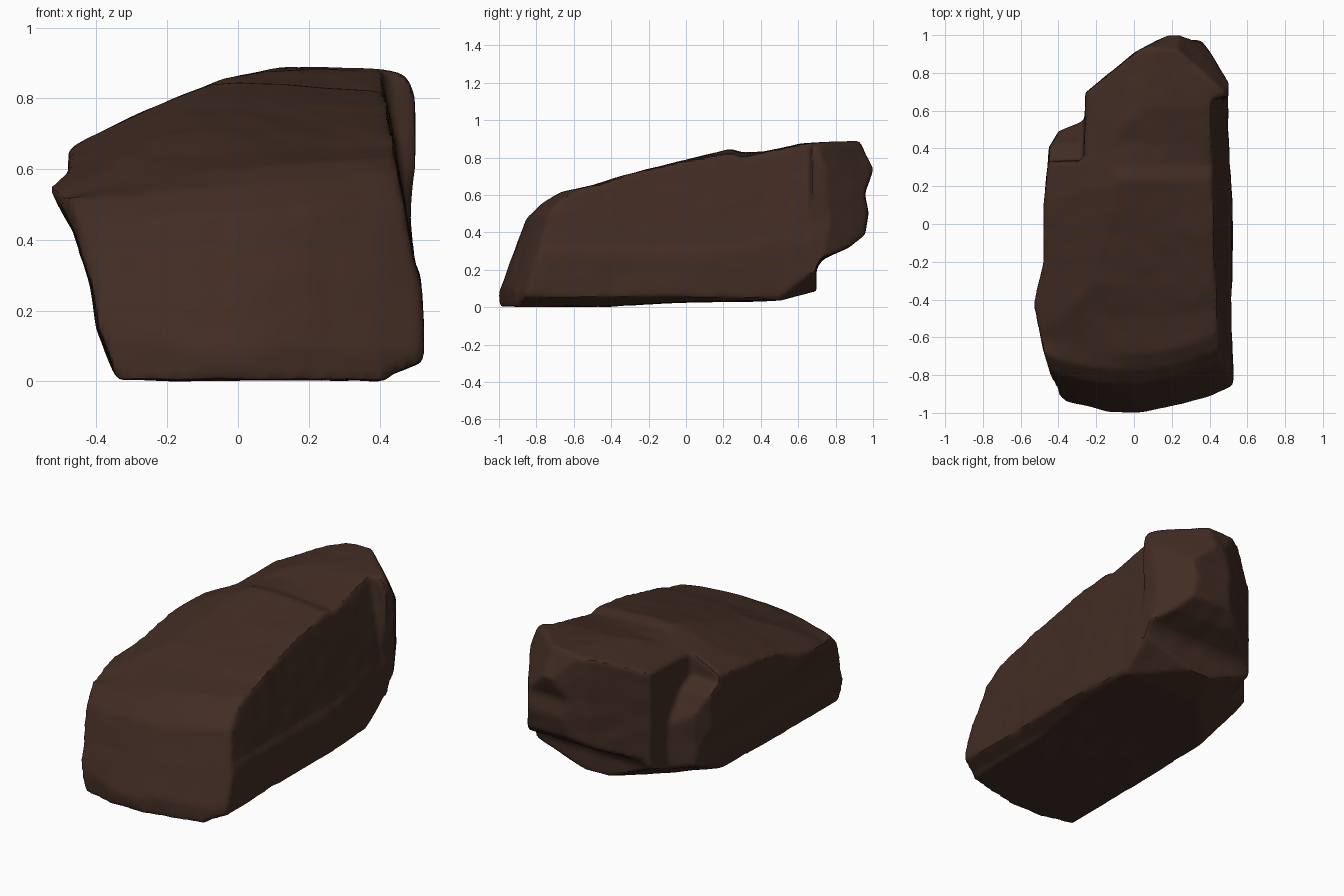
import bpy, bmesh
from mathutils import Vector, noise

cube = bpy.data.objects.get("Cube")
if cube:
    bpy.data.objects.remove(cube, do_unlink=True)


def prism(name, outline, axis, start, end, steps=1):
    """Extrude a closed outline along one axis, sliced into steps."""
    def place(a, b, t):
        return {"x": (t, a, b), "y": (a, t, b), "z": (a, b, t)}[axis]

    bm = bmesh.new()
    rings = []
    for i in range(steps + 1):
        t = start + (end - start) * i / steps
        rings.append([bm.verts.new(place(a, b, t)) for a, b in outline])
    n = len(outline)
    for low, high in zip(rings, rings[1:]):
        for i in range(n):
            j = (i + 1) % n
            bm.faces.new((low[i], low[j], high[j], high[i]))
    bm.faces.new(rings[0])
    bm.faces.new(rings[-1])
    bmesh.ops.recalc_face_normals(bm, faces=bm.faces)
    mesh = bpy.data.meshes.new(name)
    bm.to_mesh(mesh)
    bm.free()
    obj = bpy.data.objects.new(name, mesh)
    bpy.context.collection.objects.link(obj)
    return obj


def apply(obj, kind, **settings):
    mod = obj.modifiers.new(kind.title(), kind)
    for key, value in settings.items():
        setattr(mod, key, value)
    bpy.context.view_layer.objects.active = obj
    bpy.ops.object.modifier_apply(modifier=mod.name)


def carve(obj, cutter, operation):
    cutter.hide_render = True
    apply(obj, "BOOLEAN", object=cutter, operation=operation, solver="EXACT")
    bpy.data.objects.remove(cutter, do_unlink=True)


def chip(obj, point, normal):
    """Break off everything beyond a plane, using a turned block."""
    normal = Vector(normal).normalized()
    bpy.ops.mesh.primitive_cube_add(size=2, location=Vector(point) + normal,
                                    rotation=normal.to_track_quat("Z", "Y").to_euler())
    carve(obj, bpy.context.object, "DIFFERENCE")


# Side profile: sloping front, rising top, overhanging back
side = [(-1.005, -.005), (-1.005, .08), (-.93, .29), (-.86, .48), (-.78, .56), (-.69, .61),
        (-.5, .65), (-.33, .7), (-.05, .77), (.23, .84), (.3, .82), (.42, .825),
        (.6, .865), (.92, .885), (1, .73), (.95, .6), (.97, .5), (.95, .38),
        (.86, .31), (.72, .25), (.69, .2), (.69, .08), (.5, .03), (0, .02), (-.4, 0)]
rock = prism("rock", side, "x", -.7, .7, 14)

# Bow the front face, tilt its ridge, and let the top fall away sideways
for v in rock.data.vertices:
    x, y, z = v.co
    if y < -.3:
        fade = min(1, (-.3 - y) / .4)
        v.co.y += fade * .45 * (x + .05) ** 2
        v.co.z += fade * .07 * (x - .2) * min(1, z / .5)
    if z > .6 and y < .5:
        v.co.z -= .1 * max(0, -.05 - x)
    if z > .8 and .1 < y < .4:
        v.co.z -= .07 * max(0, x - .05)

# Front outline: leaning left side, steep right side, sloping crown
front = [(-.34, -.1), (-.35, .01), (-.4, .14), (-.42, .27), (-.47, .42), (-.535, .54),
         (-.485, .58), (-.48, .65), (-.39, .7), (-.25, .765), (-.05, .845), (.15, .89),
         (.32, .885), (.47, .86), (.495, .81), (.505, .68), (.485, .45), (.515, .25),
         (.522, .05), (.42, .01), (.36, -.1)]
carve(rock, prism("front_cutter", front, "y", -1.3, 1.3), "INTERSECT")

# Plan outline: broken back-left corner and pointed back
plan = [(-.39, -.94), (-.05, -1.02), (.25, -.96), (.5, -.89), (.522, -.85), (.51, -.4),
        (.53, -.2), (.51, .2), (.49, .5), (.5, .74), (.42, .87), (.36, .96), (.2, 1.01),
        (0, .9), (-.26, .69), (-.27, .36), (-.29, .53), (-.4, .48), (-.45, .4),
        (-.48, .1), (-.48, -.2), (-.535, -.44), (-.49, -.66), (-.45, -.8)]
carve(rock, prism("plan_cutter", plan, "z", -.3, 1.3), "INTERSECT")

# Fallen shelf at the back left, and the leaning right wall
shelf = [(.33, 1), (.33, .62), (.42, .57), (.55, .38), (.8, .38), (.8, 1)]
carve(rock, prism("shelf_cutter", shelf, "x", -.8, -.27), "DIFFERENCE")
wall = [(.5, .3), (.41, .82), (.4, .9), (.8, .9), (.8, .3)]
carve(rock, prism("wall_cutter", wall, "y", -1.2, .66), "DIFFERENCE")

# Chipped corners: top back right, underside back left and right, top front left
chip(rock, (.33, .82, .88), (.69, .72, .45))
chip(rock, (-.4, .2, .06), (-.42, .4, -1))
chip(rock, (.5, .69, .19), (.34, .75, -1))
chip(rock, (-.53, -.44, .54), (-.4, -.18, 1))

# Weather the stone: even mesh, softened edges, gentle lumps
apply(rock, "REMESH", mode="VOXEL", voxel_size=.016)
apply(rock, "SMOOTH", factor=.5, iterations=3)
normals = [v.normal.copy() for v in rock.data.vertices]
for v, normal in zip(rock.data.vertices, normals):
    v.co += normal * (noise.noise(v.co * 3.5) * .005 + noise.noise(v.co * 9) * .004)

# Stand it on the ground, centred
points = [v.co for v in rock.data.vertices]
low = Vector(min(p[i] for p in points) for i in range(3))
high = Vector(max(p[i] for p in points) for i in range(3))
base = Vector(((low.x + high.x) / 2, (low.y + high.y) / 2, low.z))
for v in rock.data.vertices:
    v.co -= base

# Dark brown stone
stone = bpy.data.materials.new("dark brown stone")
stone.use_nodes = True
colour = (.054, .026, .017, 1)
stone.diffuse_color = colour
shader = stone.node_tree.nodes["Principled BSDF"]
shader.inputs["Base Color"].default_value = colour
shader.inputs["Roughness"].default_value = .9
rock.data.materials.clear()
rock.data.materials.append(stone)

bpy.ops.object.select_all(action="DESELECT")
rock.select_set(True)
bpy.context.view_layer.objects.active = rock
bpy.ops.object.shade_smooth_by_angle(angle=.6)
